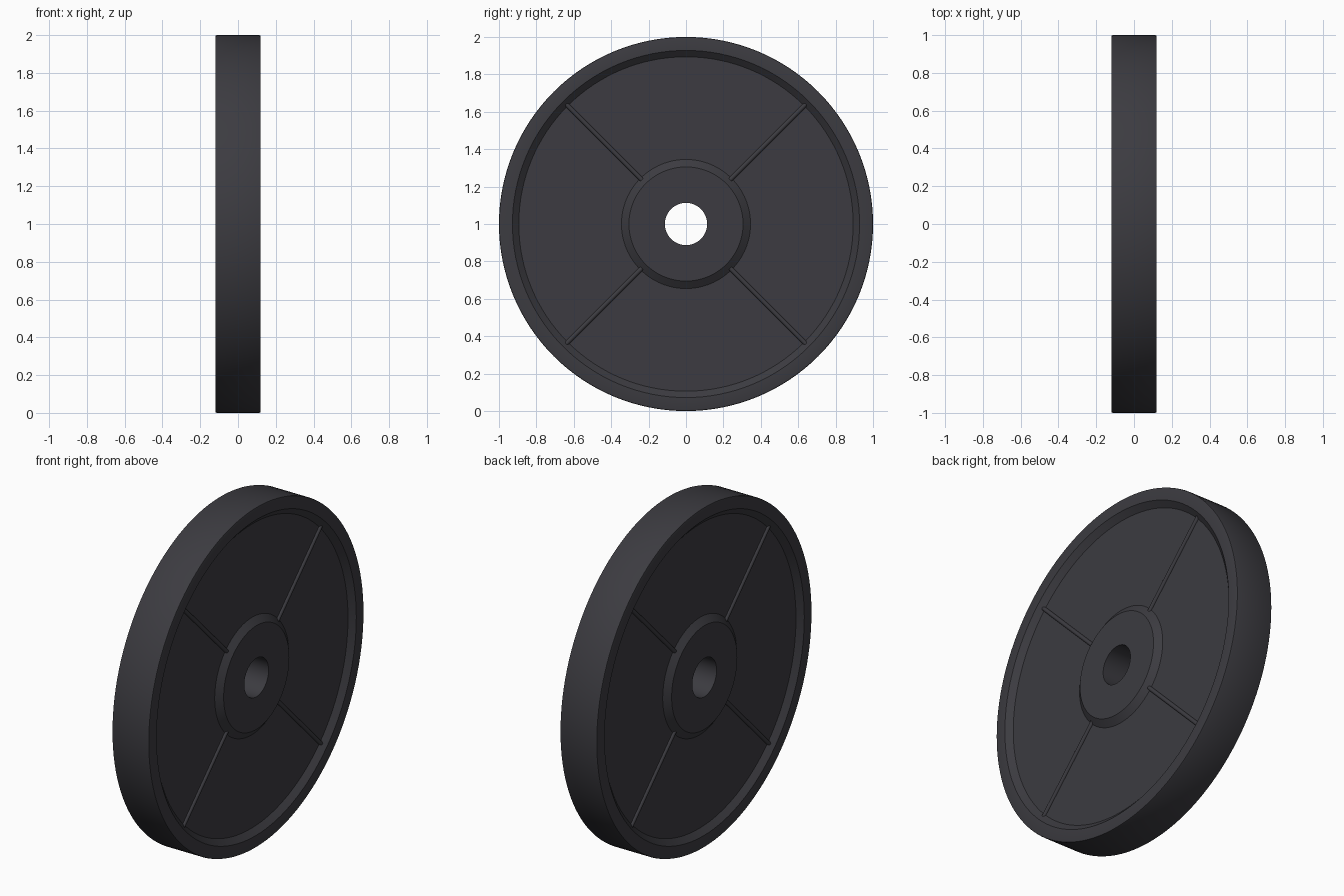
import bpy, bmesh, math
from mathutils import Matrix, Vector

if "Cube" in bpy.data.objects:
    bpy.data.objects.remove(bpy.data.objects["Cube"])

SEGMENTS = 128
HALF = 0.12      # half thickness
DEPTH = 0.03     # recess depth on each face
WEB = HALF - DEPTH

iron = bpy.data.materials.new("dark iron")
iron.diffuse_color = (0.045, 0.044, 0.052, 1)
iron.use_nodes = True
iron.node_tree.nodes["Principled BSDF"].inputs["Base Color"].default_value = iron.diffuse_color


def add_object(name, bm):
    bmesh.ops.recalc_face_normals(bm, faces=bm.faces)
    mesh = bpy.data.meshes.new(name)
    bm.to_mesh(mesh)
    bm.free()
    mesh.materials.append(iron)
    obj = bpy.data.objects.new(name, mesh)
    bpy.context.collection.objects.link(obj)
    bpy.ops.object.select_all(action='DESELECT')
    obj.select_set(True)
    bpy.context.view_layer.objects.active = obj
    bpy.ops.object.shade_smooth_by_angle(angle=math.radians(30))
    return obj


# Plate: (radius, x) half profile from bore to tread, mirrored and revolved
half = [(0.113, HALF), (0.305, HALF), (0.345, WEB), (0.894, WEB),
        (0.928, HALF), (0.992, HALF), (0.998, HALF - 0.002), (1.0, HALF - 0.008)]
profile = half + [(r, -x) for r, x in reversed(half)]
bm = bmesh.new()
verts = [bm.verts.new((x, 0, 1 + r)) for r, x in profile]
edges = [bm.edges.new((v, verts[(i + 1) % len(verts)])) for i, v in enumerate(verts)]
bmesh.ops.spin(bm, geom=verts + edges, cent=(0, 0, 1), axis=(1, 0, 0),
               angle=math.tau, steps=SEGMENTS, use_merge=True)
bmesh.ops.remove_doubles(bm, verts=bm.verts, dist=1e-5)
add_object("weight_plate", bm)

# Spokes: thin round ribs half sunk into both recessed faces
R_IN, R_OUT, RIB = 0.333, 0.906, 0.012
bm = bmesh.new()
for side in (-1, 1):
    for k in range(4):
        a = math.radians(45 + 90 * k)
        d = Vector((0, math.cos(a), math.sin(a)))
        centre = Vector((side * WEB, 0, 1)) + d * (R_IN + R_OUT) / 2
        place = Matrix.Translation(centre) @ d.to_track_quat('Z', 'Y').to_matrix().to_4x4()
        bmesh.ops.create_cone(bm, cap_ends=True, segments=16, radius1=RIB,
                              radius2=RIB, depth=R_OUT - R_IN, matrix=place)
add_object("spoke_ribs", bm)
